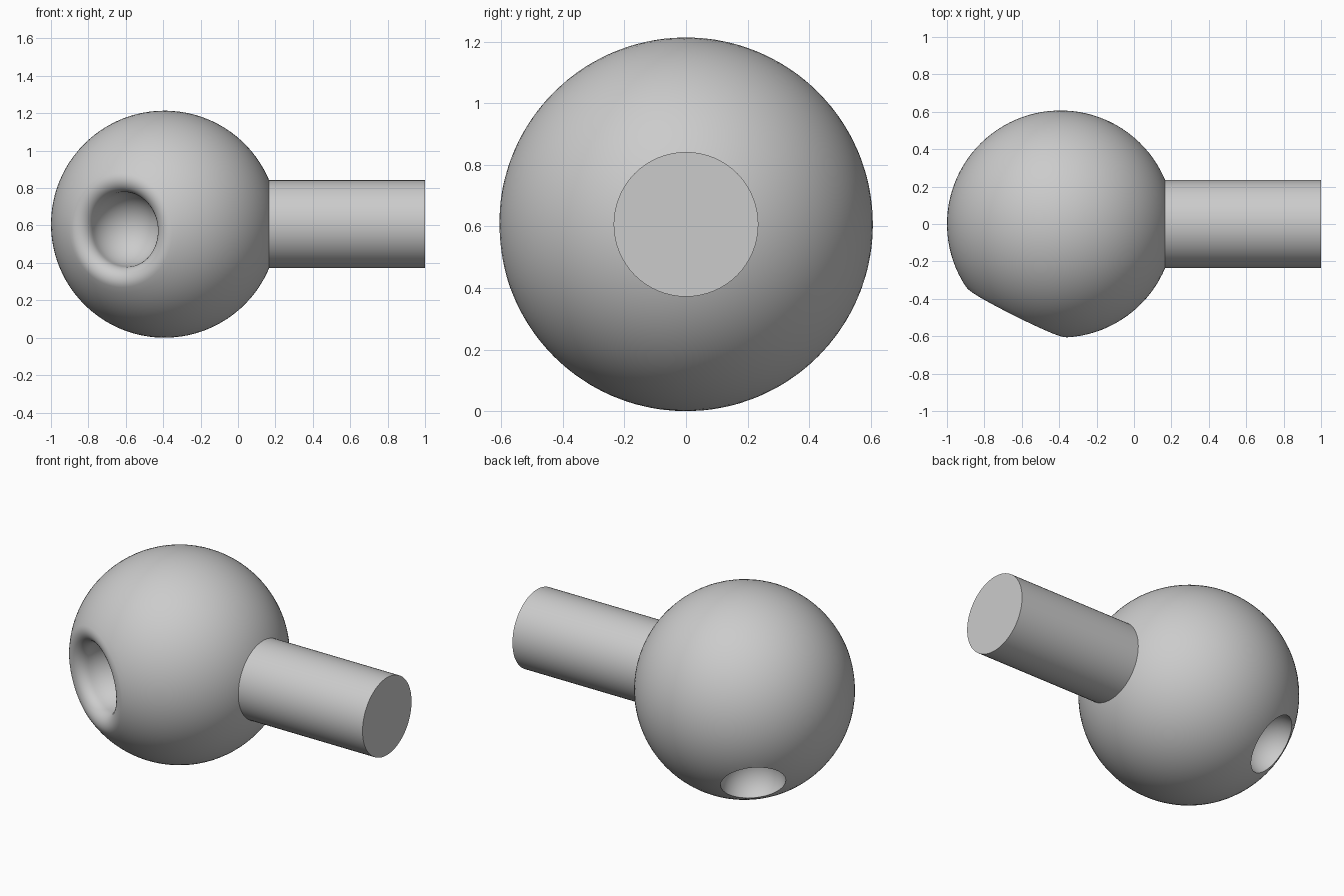
import bpy, bmesh
from math import sin, cos, atan2, sqrt, pi, radians
from mathutils import Vector

default = bpy.data.objects.get("Cube")
if default:
    bpy.data.objects.remove(default, do_unlink=True)

R = 0.607                             # ball radius
CENTRE = Vector((-0.393, 0, R))
ARM_R = 0.235
DENT_R, LIP_R = 0.2, 0.071            # dent bowl and its rounded lip
DENT_AXIS = Vector((-0.447, -0.894, -0.06)).normalized()
POCKET_AXIS = Vector((-0.52, 0.6, -0.607)).normalized()
POCKET_R = 0.18


def arc(cx, cz, r, start, end, steps):
    """Points along a circular arc in the profile plane."""
    angles = [start + (end - start) * i / steps for i in range(steps + 1)]
    return [(cx + r * cos(a), cz + r * sin(a)) for a in angles]


def lathe(name, profile, axis, location, segments=96):
    """Spin a profile of (radius, height) points about an axis."""
    bm = bmesh.new()
    verts = [bm.verts.new((r, 0, h)) for r, h in profile]
    edges = [bm.edges.new(pair) for pair in zip(verts, verts[1:])]
    bmesh.ops.spin(bm, geom=verts + edges, cent=(0, 0, 0), axis=(0, 0, 1),
                   angle=2 * pi, steps=segments)
    bmesh.ops.remove_doubles(bm, verts=bm.verts[:], dist=1e-4)
    bmesh.ops.recalc_face_normals(bm, faces=bm.faces[:])
    bmesh.ops.rotate(bm, verts=bm.verts[:], cent=(0, 0, 0),
                     matrix=Vector((0, 0, 1)).rotation_difference(axis).to_matrix())
    mesh = bpy.data.meshes.new(name)
    bm.to_mesh(mesh)
    bm.free()
    obj = bpy.data.objects.new(name, mesh)
    obj.location = location
    bpy.context.collection.objects.link(obj)
    return obj


def activate(obj):
    bpy.ops.object.select_all(action='DESELECT')
    obj.select_set(True)
    bpy.context.view_layer.objects.active = obj


# Ball with a round-lipped dent in the front
lip_x = DENT_R + LIP_R
lip_z = sqrt((R - LIP_R) ** 2 - lip_x ** 2)
tangent = atan2(lip_z, lip_x)
profile = arc(0, lip_z, DENT_R, -pi / 2, 0, 16)
profile += arc(lip_x, lip_z, LIP_R, pi, tangent, 10)[1:]
profile += arc(0, 0, R, tangent, -pi / 2, 42)[1:]
ball = lathe("ball", profile, DENT_AXIS, CENTRE)

# Sharp-edged round pocket low on the back
pocket_depth = sqrt(R ** 2 - POCKET_R ** 2)
cutter = lathe("pocket_cutter", arc(0, 0, POCKET_R, -pi / 2, pi / 2, 28),
               POCKET_AXIS, CENTRE + POCKET_AXIS * pocket_depth, 48)
cutter.hide_render = True
cut = ball.modifiers.new("pocket", 'BOOLEAN')
cut.operation = 'DIFFERENCE'
cut.solver = 'EXACT'
cut.object = cutter
activate(ball)
bpy.ops.object.modifier_apply(modifier=cut.name)
bpy.data.objects.remove(cutter, do_unlink=True)

# Straight arm with a flat end, rooted inside the ball
arm_start, arm_end = 0.1, 1.0
arm = lathe("arm", [(0, 0), (ARM_R, 0), (ARM_R, arm_end - arm_start),
                    (0, arm_end - arm_start)],
            Vector((1, 0, 0)), (arm_start, 0, CENTRE.z), 64)

for part in (ball, arm):
    activate(part)
    bpy.ops.object.shade_smooth_by_angle(angle=radians(30))
